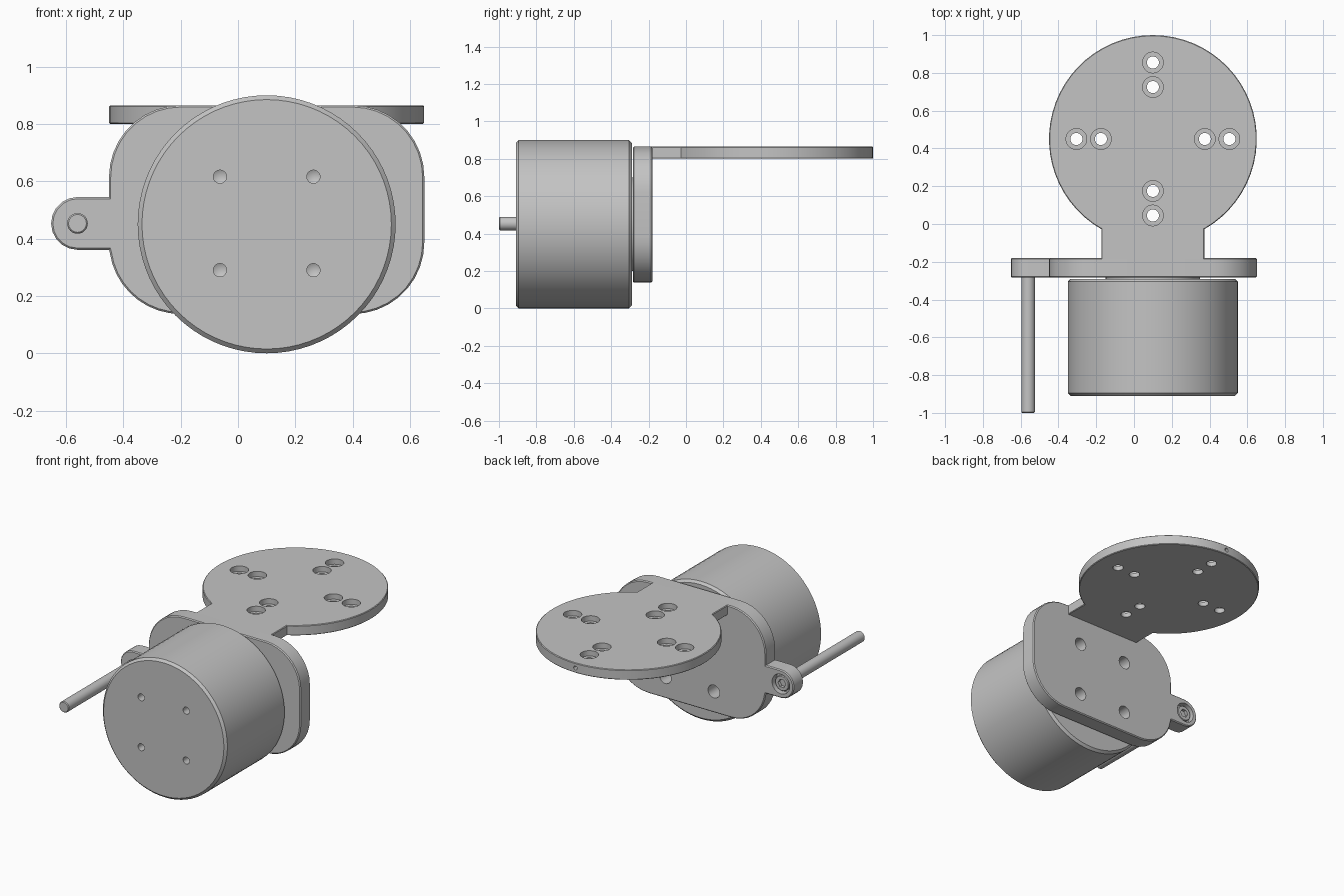
import bpy, bmesh
from math import cos, sin, pi, radians, asin

if "Cube" in bpy.data.objects:
    bpy.data.objects.remove(bpy.data.objects["Cube"])

grey = bpy.data.materials.new("plain grey")
grey.use_nodes = True
grey.diffuse_color = (0.55, 0.55, 0.55, 1)
grey.node_tree.nodes["Principled BSDF"].inputs["Base Color"].default_value = (0.55, 0.55, 0.55, 1)


def place(axis, u, v, t):
    """Put a drawing point (u, v) at depth t along the axis."""
    return (u, v, t) if axis == "z" else (u, t, v)


def finish(name, bm):
    bmesh.ops.recalc_face_normals(bm, faces=bm.faces)
    mesh = bpy.data.meshes.new(name)
    bm.to_mesh(mesh)
    bm.free()
    mesh.materials.append(grey)
    obj = bpy.data.objects.new(name, mesh)
    bpy.context.collection.objects.link(obj)
    return obj


def lathe(bm, profile, centre, axis, sides):
    """Spin (radius, depth) points around an axis; both ends have radius zero."""
    cu, cv = centre
    rings = []
    for r, t in profile:
        count = sides if r > 0 else 1
        rings.append([bm.verts.new(place(axis, cu + r * cos(2 * pi * i / sides),
                                         cv + r * sin(2 * pi * i / sides), t))
                      for i in range(count)])
    for a, b in zip(rings, rings[1:]):
        for i in range(sides):
            j = (i + 1) % sides
            quad = [a[i % len(a)], a[j % len(a)], b[j % len(b)], b[i % len(b)]]
            bm.faces.new(list(dict.fromkeys(quad)))


def turned(name, profile, centre, axis="y", sides=64):
    bm = bmesh.new()
    lathe(bm, profile, centre, axis, sides)
    return finish(name, bm)


def prism(name, outline, axis, t0, t1, chamfer=0.006):
    """Extrude an outline and chamfer its rims."""
    bm = bmesh.new()
    low, high = ([bm.verts.new(place(axis, u, v, t)) for u, v in outline] for t in (t0, t1))
    caps = [bm.faces.new(low), bm.faces.new(high)]
    n = len(outline)
    for i in range(n):
        j = (i + 1) % n
        bm.faces.new((low[i], low[j], high[j], high[i]))
    bmesh.ops.recalc_face_normals(bm, faces=bm.faces)
    rims = [e for cap in caps for e in cap.edges]
    bmesh.ops.bevel(bm, geom=rims, offset=chamfer, segments=1, affect="EDGES")
    return finish(name, bm)


def drill(obj, profile, centres, axis="y", sides=24):
    """Cut the same turned hole at every centre."""
    bm = bmesh.new()
    for c in centres:
        lathe(bm, profile, c, axis, sides)
    cutter = finish("cutter", bm)
    cutter.hide_render = True
    mod = obj.modifiers.new("holes", "BOOLEAN")
    mod.operation, mod.solver, mod.object = "DIFFERENCE", "EXACT", cutter
    bpy.context.view_layer.objects.active = obj
    bpy.ops.object.modifier_apply(modifier=mod.name)
    bpy.data.objects.remove(cutter)


def arc(cu, cv, r, start, end, steps):
    return [(cu + r * cos(radians(start + (end - start) * i / steps)),
             cv + r * sin(radians(start + (end - start) * i / steps))) for i in range(steps + 1)]


def square(cu, cv, half):
    return [(cu + a * half, cv + b * half) for a in (-1, 1) for b in (-1, 1)]


X, Z = 0.1, 0.45          # motor axis
EAR = (-0.56, 0.453)      # side screw axis

# Motor body with four blind holes in its front
motor = turned("motor_body", [(0, -0.91), (0.435, -0.91), (0.45, -0.895), (0.45, -0.305),
                              (0.435, -0.29), (0, -0.29)], (X, Z), sides=72)
drill(motor, [(0, -0.95), (0.023, -0.95), (0.023, -0.85), (0, -0.838)], square(X, Z + 0.003, 0.163))
spacer = turned("motor_spacer", [(0, -0.295), (0.25, -0.295), (0.25, -0.275), (0, -0.275)], (X, Z))

# Upright plate: rounded rectangle with an ear on one side
r = 0.25
outline = (arc(0.65 - r, 0.865 - r, r, 0, 90, 9) + arc(-0.45 + r, 0.865 - r, r, 90, 180, 9)
           + [(-0.45, EAR[1] + 0.092)] + arc(*EAR, 0.092, 90, 270, 10) + [(-0.45, EAR[1] - 0.092)]
           + arc(-0.45 + r, 0.137 + r, r, 188, 270, 9) + arc(0.65 - r, 0.137 + r, r, 270, 360, 9))
mount = prism("mounting_plate", outline, "y", -0.284, -0.18)
drill(mount, [(0, -0.35), (0.042, -0.35), (0.042, -0.1), (0, -0.1)], square(X, Z, 0.175))
drill(mount, [(0, -0.22), (0.064, -0.22), (0.064, -0.1), (0, -0.1)], [EAR])

# Long socket-head screw through the ear
screw = turned("long_screw", [(0, -1), (0.031, -1), (0.036, -0.995), (0.036, -0.225), (0.05, -0.225),
                              (0.05, -0.195), (0.046, -0.19), (0, -0.19)], EAR, sides=32)
drill(screw, [(0, -0.21), (0.028, -0.21), (0.028, -0.15), (0, -0.15)], [EAR], sides=6)

# Round table with a neck joining the upright plate
R, cy, half = 0.55, 0.45, 0.273
edge = 90 - asin(half / R) * 180 / pi
table = prism("round_table", arc(X, cy, R, -edge, 180 + edge, 52) + [(X - half, -0.2), (X + half, -0.2)],
              "z", 0.8, 0.865, 0.004)
holes = [(X + s * d * a, cy + s * d * b) for a, b in ((1, 0), (0, 1))
         for s in (-1, 1) for d in (0.275, 0.405)]
drill(table, [(0, 0.7), (0.032, 0.7), (0.032, 0.83), (0.055, 0.83), (0.055, 0.95), (0, 0.95)],
      holes, axis="z", sides=28)
drill(table, [(0, 0.92), (0.013, 0.92), (0.013, 1.05), (0, 1.05)], [(X, 0.832)], sides=12)

# Smooth curved walls, keep edges crisp
for obj in (motor, spacer, mount, screw, table):
    bpy.ops.object.select_all(action="DESELECT")
    obj.select_set(True)
    bpy.context.view_layer.objects.active = obj
    bpy.ops.object.shade_smooth_by_angle(angle=radians(25))
